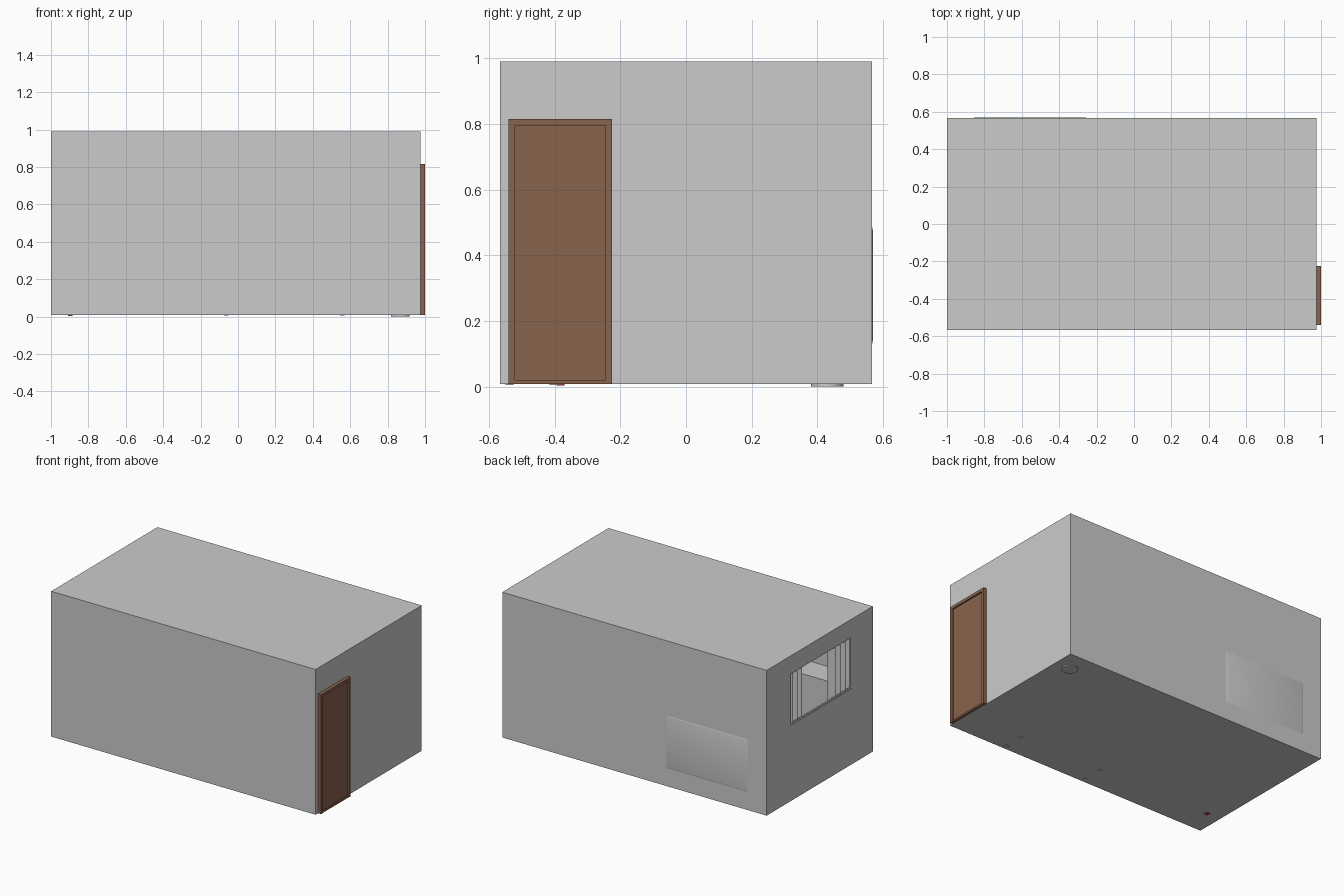
import bpy, bmesh, math

if "Cube" in bpy.data.objects:
    bpy.data.objects.remove(bpy.data.objects["Cube"])


def material(name, rgb):
    m = bpy.data.materials.new(name)
    m.diffuse_color = (*rgb, 1)
    m.use_nodes = True
    m.node_tree.nodes["Principled BSDF"].inputs["Base Color"].default_value = m.diffuse_color
    return m


brown = material("brown_wood", (0.25, 0.125, 0.077))
red = material("red_paint", (0.35, 0.05, 0.05))


def box(name, x, y, z, mat=None, bevel=0, segs=4):
    bpy.ops.mesh.primitive_cube_add(
        size=1, location=((x[0] + x[1]) / 2, (y[0] + y[1]) / 2, (z[0] + z[1]) / 2))
    o = bpy.context.object
    o.name = name
    o.scale = (x[1] - x[0], y[1] - y[0], z[1] - z[0])
    bpy.ops.object.transform_apply(location=False, rotation=False, scale=True)
    if mat:
        o.data.materials.append(mat)
    if bevel:
        b = o.modifiers.new("soft_edges", 'BEVEL')
        b.width, b.segments = bevel, segs
        bpy.ops.object.shade_smooth()
    return o


def cut(target, cutter):
    bpy.context.view_layer.objects.active = target
    m = target.modifiers.new("cut", 'BOOLEAN')
    m.operation, m.solver, m.object = 'DIFFERENCE', 'EXACT', cutter
    bpy.ops.object.modifier_apply(modifier=m.name)
    bpy.data.objects.remove(cutter)


def cylinder(name, x, y, z, r1, r2, n=32):
    bpy.ops.mesh.primitive_cone_add(vertices=n, radius1=r1, radius2=r2, depth=z[1] - z[0],
                                    location=(x, y, sum(z) / 2))
    bpy.context.object.name = name
    bpy.ops.object.shade_smooth_by_angle()


# room shell: thin hollow box with a window opening in the left wall
room = box("room_shell", (-1, 0.977), (-0.567, 0.567), (0.008, 0.99))
cut(room, box("inside_cutter", (-0.99, 0.967), (-0.557, 0.557), (0.018, 0.98)))
cut(room, box("window_cutter", (-1.1, -0.9), (-0.34, 0.32), (0.52, 0.875)))

# window frame
frame = box("window_frame", (-0.998, -0.988), (-0.34, 0.32), (0.52, 0.875))
cut(frame, box("frame_cutter", (-1.1, -0.9), (-0.33, 0.31), (0.53, 0.865)))

# door: jambs and lintel around a recessed leaf
y0, y1, zt, w = -0.54, -0.225, 0.815, 0.02
box("door_leaf", (0.97, 0.99), (y0 + w, y1 - w), (0.008, zt - w), brown)
box("door_jamb_front", (0.97, 1.0), (y0, y0 + w), (0.008, zt), brown)
box("door_jamb_back", (0.97, 1.0), (y1 - w, y1), (0.008, zt), brown)
box("door_lintel", (0.97, 1.0), (y0 + w, y1 - w), (zt - w, zt), brown)
box("door_sill", (0.97, 0.998), (y0 + w, y1 - w), (0.008, 0.02), brown)


# pleated curtains
def curtain(name, ya, yb, pleats=4):
    bm = bmesh.new()
    n = pleats * 12
    rows = []
    for z in (0.15, 0.91):
        rows.append([bm.verts.new((-0.974 + 0.022 * math.cos(2 * math.pi * pleats * i / n),
                                   ya + (yb - ya) * i / n, z)) for i in range(n + 1)])
    for i in range(n):
        bm.faces.new((rows[0][i], rows[0][i + 1], rows[1][i + 1], rows[1][i]))
    me = bpy.data.meshes.new(name)
    bm.to_mesh(me)
    bm.free()
    o = bpy.data.objects.new(name, me)
    bpy.context.collection.objects.link(o)
    for p in me.polygons:
        p.use_smooth = True


curtain("curtain_back", 0.16, 0.355)
curtain("curtain_front", -0.36, -0.15)
bpy.ops.mesh.primitive_cylinder_add(vertices=16, radius=0.008, depth=0.8,
                                    location=(-0.965, 0, 0.915), rotation=(math.pi / 2, 0, 0))
bpy.context.object.name = "curtain_rod"

# sofa against the back wall, its back just touching through
box("sofa_back", (-0.89, -0.22), (0.42, 0.569), (0.1, 0.515), bevel=0.04)
box("sofa_seat", (-0.87, -0.24), (0.15, 0.5), (0.1, 0.25), bevel=0.04)
for side, xa in (("left", -0.89), ("right", -0.3)):
    box("sofa_arm_" + side, (xa, xa + 0.08), (0.14, 0.5), (0.05, 0.34), bevel=0.03)


# tables on four legs
def table(name, x, y, top, foot, t=0.025, leg=0.025, mat=None):
    box(name + "_top", x, y, (top - t, top), mat)
    for i, px in enumerate((x[0], x[1] - leg)):
        for j, py in enumerate((y[0], y[1] - leg)):
            box(f"{name}_leg_{i}{j}", (px, px + leg), (py, py + leg), (foot, top - t), mat)


table("side_table", (0.35, 0.69), (0.3, 0.555), 0.3, 0.02)
table("sideboard", (-0.075, 0.57), (-0.55, -0.39), 0.32, 0.005)

# chest of drawers near the window, with one foot through the floor
box("drawer_chest", (-0.93, -0.3), (-0.555, -0.38), (0.05, 0.5))
box("chest_foot", (-0.91, -0.885), (-0.395, -0.37), (0.004, 0.05), red)

# floor lamp in the back right corner
cylinder("lamp_base", 0.868, 0.43, (0.0, 0.03), 0.05, 0.05)
cylinder("lamp_pole", 0.868, 0.43, (0.03, 0.65), 0.008, 0.008, 12)
cylinder("lamp_shade", 0.868, 0.43, (0.6, 0.76), 0.08, 0.05)
